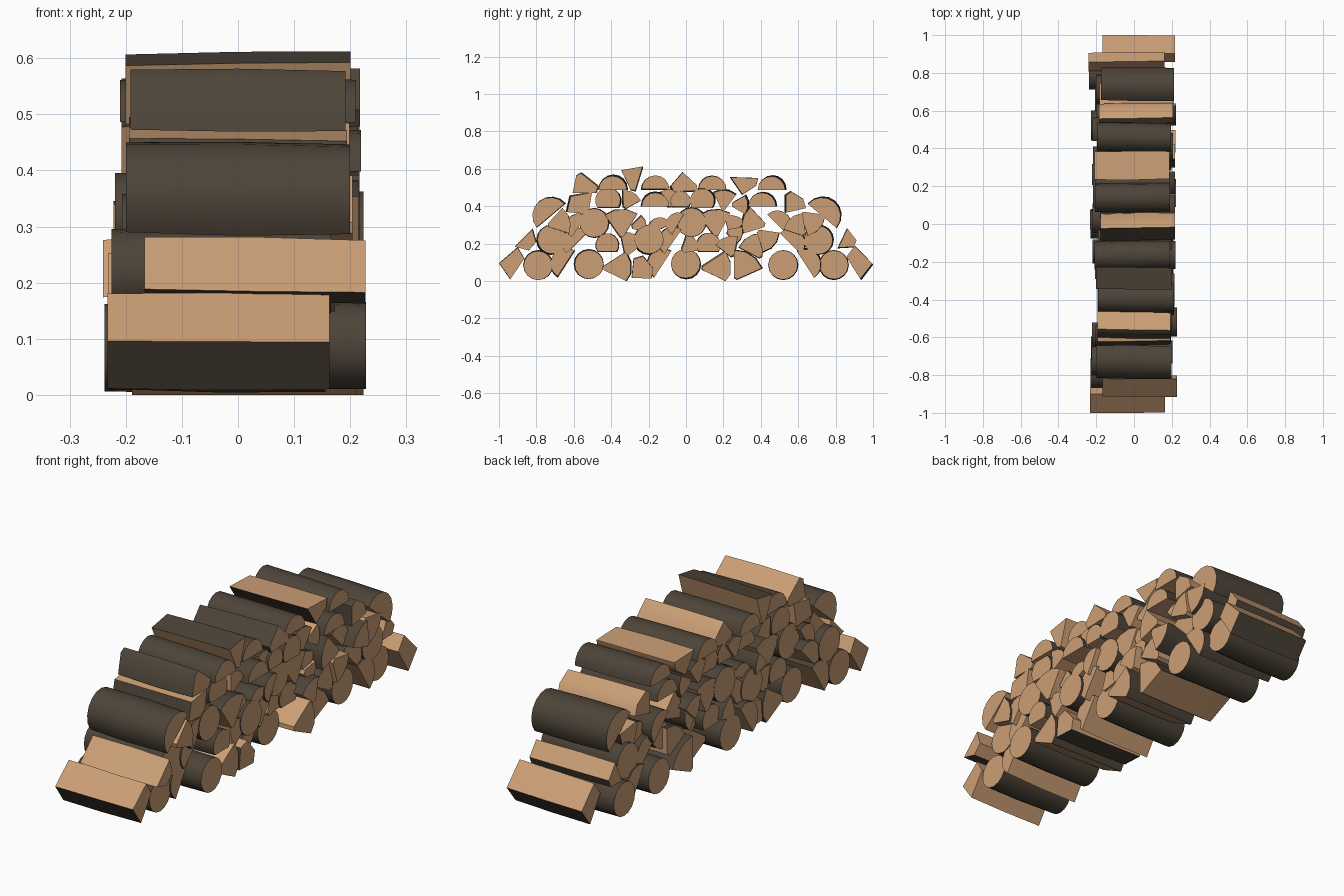
import bpy, bmesh, math, random

random.seed(4)


def material(name, rgb):
    m = bpy.data.materials.new(name)
    m.diffuse_color = (*rgb, 1)
    return m


WOOD = material("cut wood", (0.60, 0.345, 0.18))
BARK = material("dark bark", (0.075, 0.058, 0.04))


def extrude(name, prof, bark, off=None):
    """Log along x from a (y, z) outline; the first `bark` sides are bark."""
    k = len(prof)
    cy = sum(p[0] for p in prof) / k
    cz = sum(p[1] for p in prof) / k
    length = random.uniform(0.382, 0.402)
    if off is None:                          # upper rows are stacked more neatly
        reach = 0.053 - 0.075 * cz
        off = random.uniform(-reach, reach)
    yaw, pitch = random.uniform(-.018, .018), random.uniform(-.018, .018)
    bm = bmesh.new()
    rings = []
    for t in (-0.5, 0, 0.5):                 # two ends and a slightly bent middle
        s = random.uniform(0.97, 1.0) if t else 1.02
        x = t * length
        rings.append([bm.verts.new((
            x + off,
            min(1, max(-1, cy + (a - cy) * s + yaw * x)),
            max(0, cz + (b - cz) * s + pitch * x))) for a, b in prof])
    for r0, r1 in zip(rings, rings[1:]):
        for i in range(k):
            j = (i + 1) % k
            f = bm.faces.new((r0[i], r0[j], r1[j], r1[i]))
            f.material_index = 1 if i < bark else 0
    bm.faces.new(rings[0])
    bm.faces.new(rings[-1])
    bmesh.ops.recalc_face_normals(bm, faces=bm.faces)
    for f in bm.faces:
        f.smooth = True
    me = bpy.data.meshes.new(name)
    bm.to_mesh(me)
    bm.free()
    me.materials.append(WOOD)
    me.materials.append(BARK)
    me.set_sharp_from_angle(angle=math.radians(50))
    bpy.context.collection.objects.link(bpy.data.objects.new(name, me))


def log(name, y, z, r, angle=0, sweep=360, wedge=False):
    """Round, half or wedge log made from an arc of bark."""
    n = max(3, round(sweep / 22.5))
    start, step = math.radians(angle - sweep / 2), math.radians(sweep) / n
    count = n if sweep == 360 else n + 1
    prof = [(y + r * math.cos(start + i * step), z + r * math.sin(start + i * step))
            for i in range(count)]
    if wedge:
        a = math.radians(angle + 90)
        prof += [(y + s * .01 * math.cos(a), z + s * .01 * math.sin(a)) for s in (1, -1)]
    extrude(name, prof, n)


# Whole round logs: y, z
for y, z in [(-.79, .085), (-.52, .09), (0, .09), (.52, .085), (.79, .085),
             (-.72, .22), (-.20, .22), (.71, .22), (-.49, .31), (.03, .315)]:
    log("round_log", y, z, 0.079)

# Logs with one flat side at the bottom: y, z, radius
for y, z, r in [(-.42, .192, .063), (.12, .192, .065), (-.415, .43, .068),
                (.09, .43, .066), (-.03, .425, .055)]:
    log("flat_bottom_log", y, z, r, 90, 250)

# Half logs: y, z, bark direction, radius
HALVES = [
    (-.64, .09, 147, .085), (-.125, .09, 147, .085), (.64, .09, 33, .085),
    (-.58, .205, 135, .08), (-.07, .21, 145, .08), (.56, .20, 45, .08),
    (-.72, .35, 130, .1), (.73, .35, 50, .1), (-.575, .29, 145, .07),
    (.49, .30, 45, .075), (-.14, .275, 115, .065), (-.04, .30, 150, .065),
    (-.165, .40, 90, .076), (.41, .40, 90, .075),
    (-.39, .488, 90, .078), (-.165, .488, 90, .075), (.14, .488, 90, .075),
    (.46, .488, 90, .075)]
for y, z, a, r in HALVES:
    log("half_log", y, z, r, a, 180)

# Split wedges inside the pile: inner edge y, z, bark direction, radius
WEDGES = [
    (-.44, .07, 0, .15), (.085, .07, 0, .155), (.265, .012, 57, .155),
    (-.32, .14, 70, .12), (-.02, .16, 40, .095), (.25, .13, 110, .11),
    (.22, .265, -20, .085), (.40, .125, 120, .13), (.385, .265, -40, .115),
    (-.735, .295, 15, .12), (-.345, .235, 92, .15), (-.29, .29, 15, .08),
    (.16, .24, 95, .145), (.24, .25, 75, .10), (.25, .41, 0, .085),
    (.42, .30, 165, .125), (.63, .245, 130, .115), (.62, .36, -40, .125),
    (-.33, .39, 60, .095), (-.09, .395, 85, .095), (.20, .385, 85, .105)]
for y, z, a, r in WEDGES:
    log("split_wedge", y, z, r, a, 72, True)

# Outer split logs with their own outlines: bark sides, x offset, outline
for name, bark, off, prof in [
    ("front_low_split", 1, -.035, [(-1, .095), (-.94, .01), (-.865, .12), (-.90, .18)]),
    ("back_low_split", 1, .025, [(1, .09), (.935, .008), (.86, .125), (.905, .185)]),
    ("front_mid_split", 1, .03, [(-.915, .185), (-.84, .165), (-.80, .21), (-.82, .28)]),
    ("back_mid_split", 2, -.04, [(.91, .215), (.895, .18), (.81, .175), (.86, .28)]),
    ("front_high_split", 1, 0, [(-.62, .455), (-.64, .37), (-.525, .36), (-.505, .475)]),
    ("back_high_split", 2, .01, [(.56, .48), (.53, .46), (.53, .365), (.64, .39), (.625, .44)]),
    ("top_split_a", 2, 0, [(-.56, .58), (-.585, .565), (-.605, .47), (-.48, .47), (-.465, .505)]),
    ("top_split_b", 1, 0, [(-.23, .61), (-.345, .59), (-.295, .485), (-.27, .48)]),
    ("top_split_c", 2, .02, [(-.02, .58), (-.085, .505), (-.07, .475), (.06, .48), (.055, .51)]),
    ("top_split_d", 1, -.01, [(.30, .46), (.235, .555), (.385, .55), (.375, .51)]),
    ("low_block_split", 2, .01, [(-.28, .12), (-.29, .02), (-.185, .015), (-.175, .07), (-.23, .135)]),
]:
    extrude(name, prof, bark, off)
